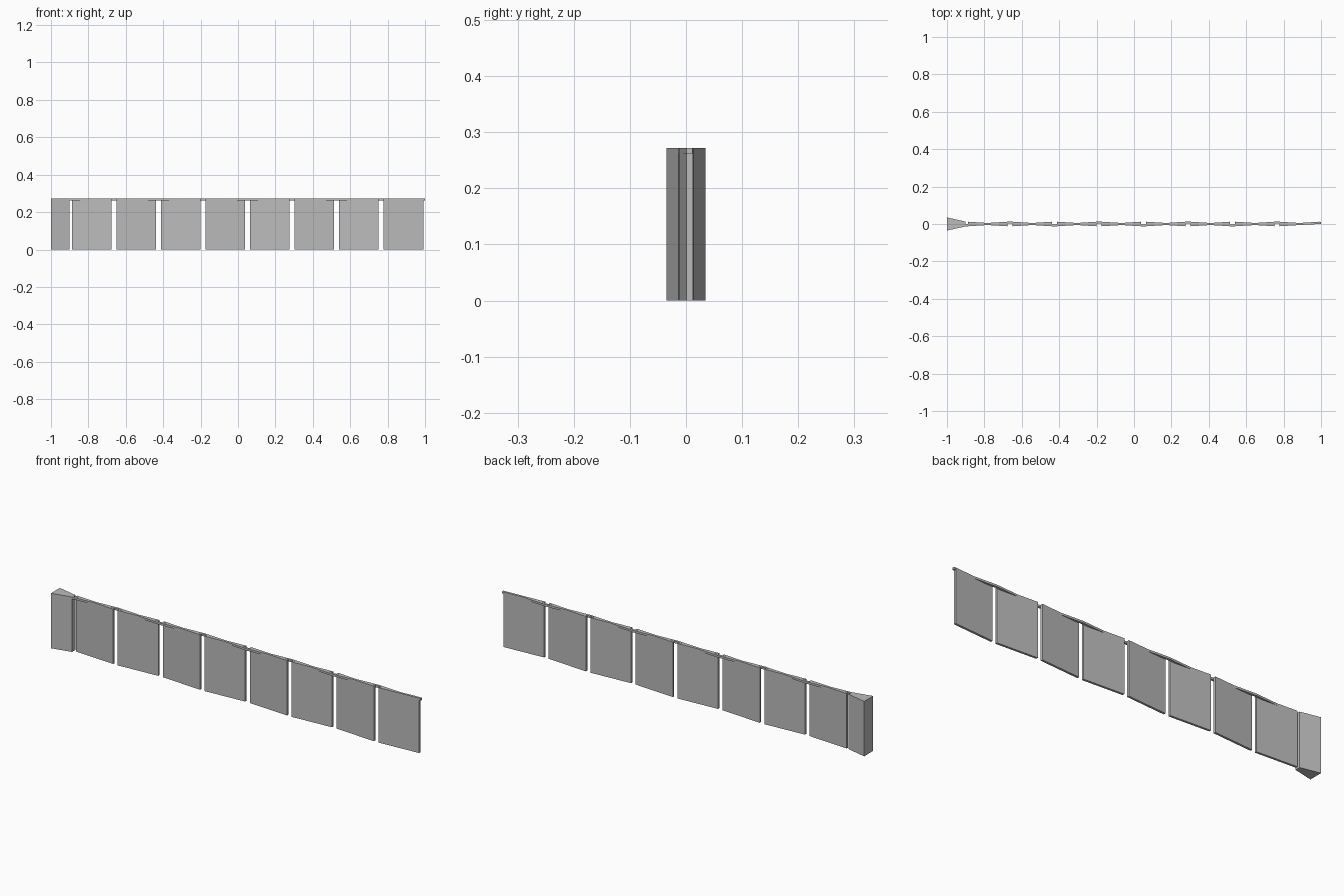
import bpy

# Remove the default cube
cube = bpy.data.objects.get("Cube")
if cube:
    bpy.data.objects.remove(cube)

GREY = (0.5, 0.5, 0.5, 1.0)
mat = bpy.data.materials.new("plain grey")
mat.use_nodes = True
mat.diffuse_color = GREY
mat.node_tree.nodes["Principled BSDF"].inputs["Base Color"].default_value = GREY

PANELS = 8
PITCH = 0.238
START = -0.901       # first fold line
GAP = 0.025
SWAY = 0.0075        # sideways offset at each fold line
HALF = 0.0055        # half thickness of panels and rail
TOP = 0.272
RAIL_BASE = 0.262


def prism(name, outline, z0, z1):
    """Extrude a counter-clockwise plan outline between two heights."""
    n = len(outline)
    verts = [(x, y, z) for z in (z0, z1) for x, y in outline]
    faces = [tuple(reversed(range(n))), tuple(range(n, 2 * n))]
    faces += [(i, (i + 1) % n, n + (i + 1) % n, n + i) for i in range(n)]
    mesh = bpy.data.meshes.new(name)
    mesh.from_pydata(verts, [], faces)
    mesh.materials.append(mat)
    obj = bpy.data.objects.new(name, mesh)
    bpy.context.collection.objects.link(obj)
    return obj


def strip(name, path, z0, z1):
    """Wall of constant thickness following a plan path."""
    front = [(x, y - HALF) for x, y in path]
    back = [(x, y + HALF) for x, y in reversed(path)]
    return prism(name, front + back, z0, z1)


# Hanging panels, leaning alternately forward and back
for k in range(PANELS):
    side = 1 if k % 2 == 0 else -1
    x0 = START + k * PITCH
    lean = SWAY * (1 - GAP / PITCH)
    strip(f"panel_{k + 1}",
          [(x0 + GAP / 2, side * lean), (x0 + PITCH - GAP / 2, -side * lean)],
          0, TOP)

# Top rail weaving against the panels, then joining the last one
path = [(START + k * PITCH, SWAY * (-1) ** (k + 1)) for k in range(PANELS)]
path += [(START + (PANELS - 0.5) * PITCH, 0), (1.0, 0.006)]
strip("top_rail", path, RAIL_BASE, TOP)

# Flared end post
prism("end_post", [(-1, -0.035), (-0.9, -0.013), (-0.9, 0.013), (-1, 0.035)], 0, TOP)
